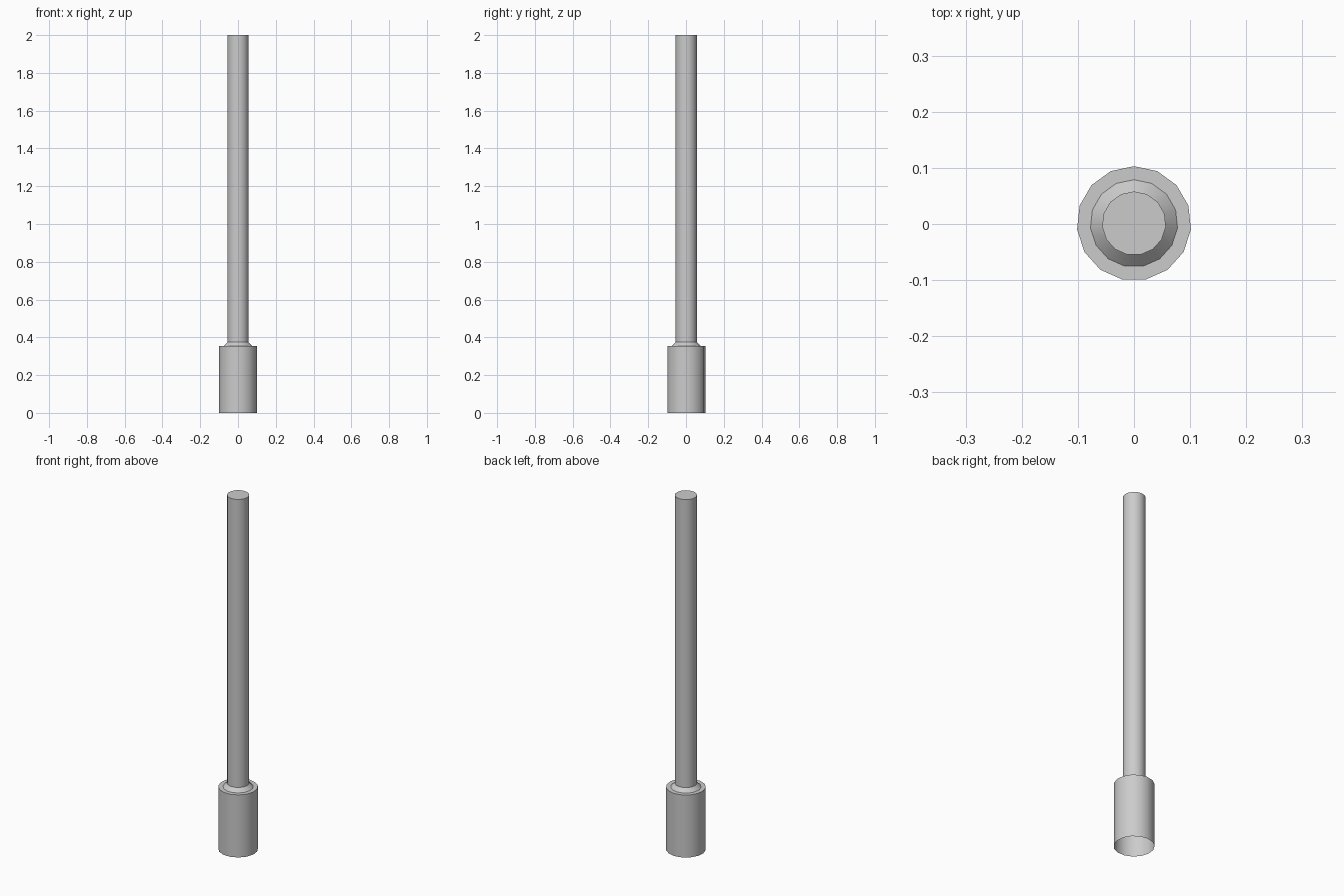
import bpy, bmesh, math

if "Cube" in bpy.data.objects:
    bpy.data.objects.remove(bpy.data.objects["Cube"])

SIDES = 15
CENTRE_Y = 0.001  # odd-sided rings: shifts the bounds onto y = 0


def lathe(name, profile, cap_top=False):
    """Revolve (radius, z) points around z, with one vertex pointing to +y."""
    bm = bmesh.new()
    rings = []
    for r, z in profile:
        ring = []
        for i in range(SIDES):
            a = math.pi / 2 + 2 * math.pi * i / SIDES
            ring.append(bm.verts.new((r * math.cos(a), r * math.sin(a) + CENTRE_Y, z)))
        rings.append(ring)
    for low, high in zip(rings, rings[1:]):
        for i in range(SIDES):
            j = (i + 1) % SIDES
            bm.faces.new((low[i], low[j], high[j], high[i]))
    if cap_top:
        bm.faces.new(rings[-1])
    mesh = bpy.data.meshes.new(name)
    bm.to_mesh(mesh)
    bm.free()
    obj = bpy.data.objects.new(name, mesh)
    bpy.context.collection.objects.link(obj)
    bpy.ops.object.select_all(action='DESELECT')
    obj.select_set(True)
    bpy.context.view_layer.objects.active = obj
    bpy.ops.object.shade_smooth_by_angle(angle=math.radians(30))
    return obj


# Hollow base sleeve, open below, with a flat shoulder and a bevelled collar
lathe("base_sleeve", [(0.102, 0.0), (0.102, 0.353), (0.078, 0.353), (0.057, 0.374)])

# Long straight pole with a flat top
lathe("pole", [(0.057, 0.374), (0.057, 2.0)], cap_top=True)
